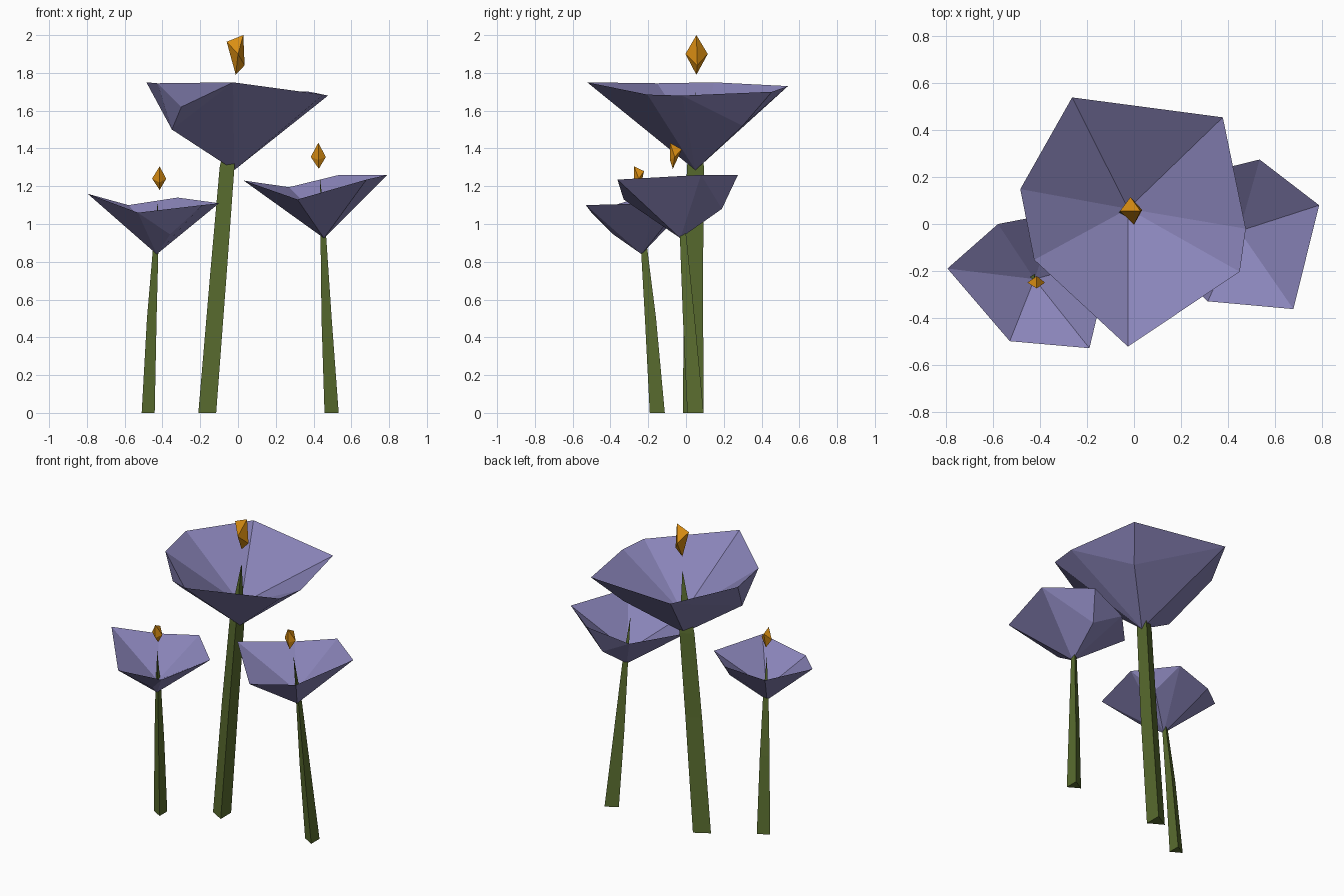
import bpy, bmesh, math
from mathutils import Vector

if "Cube" in bpy.data.objects:
    bpy.data.objects.remove(bpy.data.objects["Cube"])


def material(name, rgb):
    m = bpy.data.materials.new(name)
    m.diffuse_color = (*rgb, 1)
    m.use_nodes = True
    m.node_tree.nodes["Principled BSDF"].inputs["Base Color"].default_value = m.diffuse_color
    return m


PETAL = material("petal_lavender", (0.25, 0.23, 0.48))
STEM = material("stem_green", (0.10, 0.15, 0.028))
CORE = material("core_orange", (0.70, 0.27, 0.006))


def finish(bm, name, mat):
    me = bpy.data.meshes.new(name)
    bm.to_mesh(me)
    bm.free()
    me.materials.append(mat)
    bpy.context.collection.objects.link(bpy.data.objects.new(name, me))


def hull(name, pts, mat, hollow=None):
    """Faceted convex solid; hollow swaps the lid for a fan down to that point."""
    bm = bmesh.new()
    for p in pts:
        bm.verts.new(p)
    bmesh.ops.convex_hull(bm, input=bm.verts[:])
    bmesh.ops.recalc_face_normals(bm, faces=bm.faces[:])
    bm.normal_update()
    if hollow:
        lid = [f for f in bm.faces if f.normal.z > 0.15]
        bmesh.ops.delete(bm, geom=lid, context='FACES')
        rim = [e for e in bm.edges if e.is_boundary]
        pit = bm.verts.new(hollow)
        for e in rim:
            bm.faces.new((e.verts[0], e.verts[1], pit))
        bmesh.ops.recalc_face_normals(bm, faces=bm.faces[:])
    finish(bm, name, mat)


def stem(name, path, tip):
    """Three-sided stalk through (x, y, z, radius) stations, ending in a point."""
    bm = bmesh.new()
    rings = []
    for x, y, z, r in path:
        angles = [math.pi + i * math.tau / 3 for i in range(3)]
        rings.append([bm.verts.new((x + r * math.cos(a), y + r * math.sin(a), z))
                      for a in angles])
    bm.faces.new(rings[0][::-1])
    for a, b in zip(rings, rings[1:]):
        for i in range(3):
            j = (i + 1) % 3
            bm.faces.new((a[i], a[j], b[j], b[i]))
    top = bm.verts.new(tip)
    for i in range(3):
        bm.faces.new((rings[-1][i], rings[-1][(i + 1) % 3], top))
    finish(bm, name, STEM)


# Tall middle flower: rim, bulge points, then the bottom point
hull("tall_bloom", [
    (-.264, .54, 1.73), (.379, .455, 1.70), (.477, -.02, 1.68),
    (.451, -.204, 1.685), (-.026, -.523, 1.75), (-.426, -.153, 1.745),
    (-.485, .149, 1.75),
    (-.30, -.255, 1.62), (-.35, -.09, 1.50), (.25, .30, 1.52),
    (-.02, .05, 1.285)], PETAL, (-.025, .065, 1.42))
stem("tall_stem", [(-.147, .038, 0, .063), (-.088, .040, .75, .058),
                   (-.045, .05, 1.30, .052)], (-.01, .052, 1.70))
hull("tall_core", [
    (.028, .055, 2.0), (-.06, .055, 1.965), (0, -.003, 1.9),
    (-.015, .115, 1.9), (.035, .06, 1.84), (-.012, .055, 1.79)], CORE)

# Left flower
hull("left_bloom", [
    (-.796, -.19, 1.16), (-.53, -.50, 1.06), (-.19, -.53, 1.10),
    (-.10, -.15, 1.11), (-.32, .05, 1.14), (-.58, 0, 1.10),
    (-.25, -.10, 1.01), (-.36, -.385, .945),
    (-.43, -.235, .84)], PETAL, (-.425, -.235, .92))
stem("left_stem", [(-.464, -.152, 0, .046), (-.448, -.188, .5, .034),
                   (-.432, -.22, .85, .020)], (-.425, -.24, 1.12))
hull("left_core", [
    (-.415, -.275, 1.305), (-.415, -.222, 1.28), (-.455, -.25, 1.24),
    (-.38, -.25, 1.24), (-.415, -.275, 1.22), (-.415, -.245, 1.18)], CORE)

# Right flower
hull("right_bloom", [
    (.03, -.05, 1.23), (.315, -.33, 1.13), (.68, -.363, 1.235),
    (.79, .08, 1.26), (.536, .275, 1.26), (.27, .21, 1.195),
    (.48, .19, 1.08),
    (.455, -.03, .925)], PETAL, (.45, -.03, 1.01))
stem("right_stem", [(.508, .05, 0, .050), (.478, .015, .5, .036),
                    (.457, -.015, .93, .020)], (.435, -.04, 1.24))
hull("right_core", [
    (.425, -.085, 1.43), (.425, -.022, 1.395), (.385, -.06, 1.355),
    (.465, -.06, 1.355), (.425, -.085, 1.34), (.428, -.07, 1.292)], CORE)
